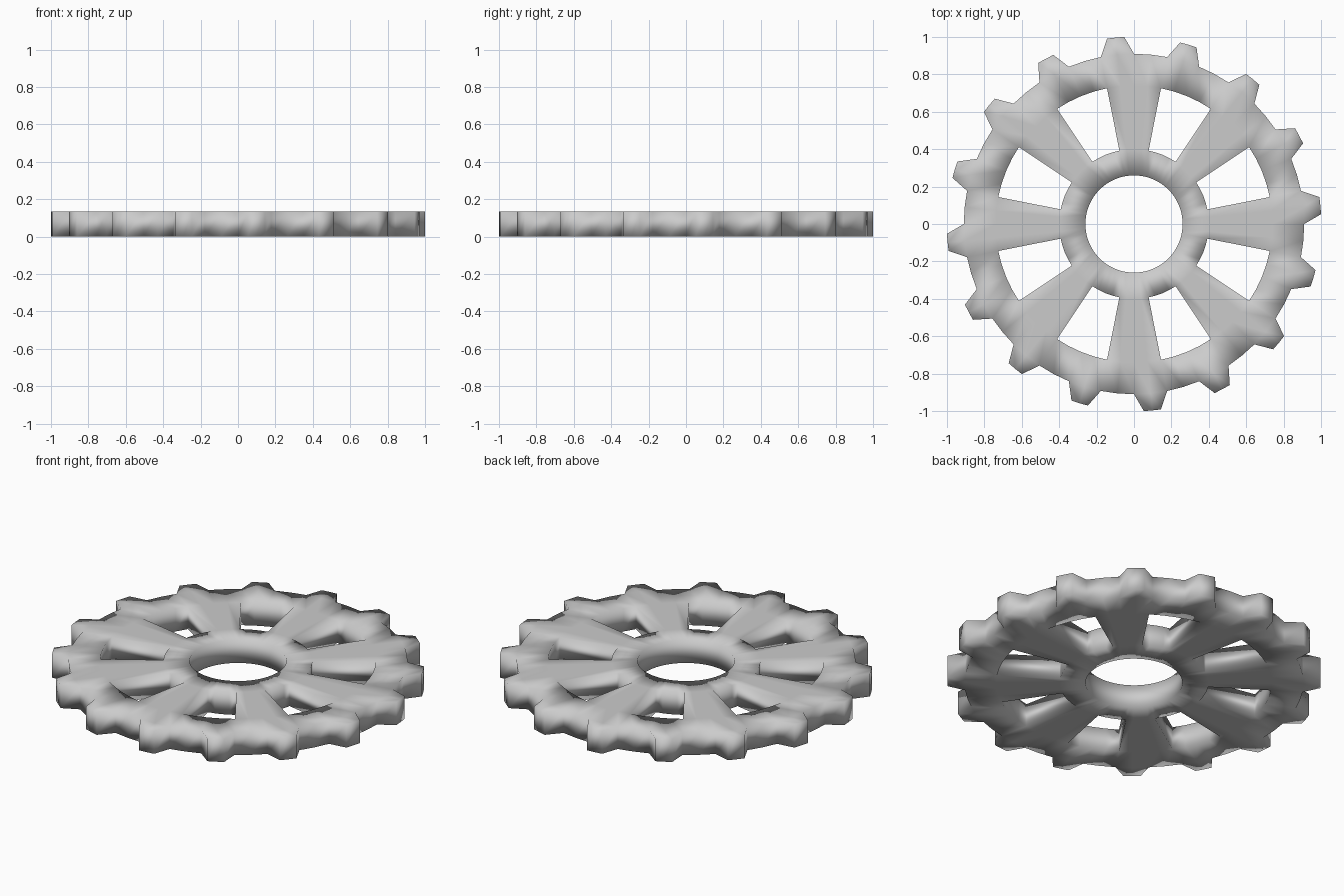
import bpy, bmesh
from math import cos, sin, radians

if "Cube" in bpy.data.objects:
    bpy.data.objects.remove(bpy.data.objects["Cube"])

TEETH = 16
COLS = TEETH * 4          # four columns per tooth pitch
STEP = 360 / COLS
THICK = 0.135

bm = bmesh.new()


def point(radius, degrees):
    a = radians(degrees)
    return bm.verts.new((radius * cos(a), radius * sin(a), 0))


def ring(radius):
    return [point(radius, i * STEP) for i in range(COLS)]


bore, hub, rim, root = [ring(r) for r in (0.26, 0.40, 0.74, 0.91)]


def quad(inner, outer, i):
    j = (i + 1) % COLS
    bm.faces.new((inner[i], outer[i], outer[j], inner[j]))


# Hub ring, outer rim and eight spokes with windows between them
for i in range(COLS):
    quad(bore, hub, i)
    quad(rim, root, i)
    if not 2 <= i % 8 < 6:
        quad(hub, rim, i)

# Tapered teeth
for t in range(TEETH):
    i = t * 4
    tips = [point(1.0015, i * STEP + d) for d in (3.0, STEP, 8.25)]
    base = [root[i], root[i + 1], root[i + 2]]
    for k in range(2):
        bm.faces.new((base[k], tips[k], tips[k + 1], base[k + 1]))

# Thicken the flat outline into a solid wheel
ext = bmesh.ops.extrude_face_region(bm, geom=bm.faces[:], use_keep_orig=True)
top = [g for g in ext["geom"] if isinstance(g, bmesh.types.BMVert)]
bmesh.ops.translate(bm, verts=top, vec=(0, 0, THICK))
bmesh.ops.recalc_face_normals(bm, faces=bm.faces[:])
for f in bm.faces:
    f.smooth = True

mesh = bpy.data.meshes.new("gear_wheel")
bm.to_mesh(mesh)
bm.free()
bpy.context.collection.objects.link(bpy.data.objects.new("gear_wheel", mesh))
